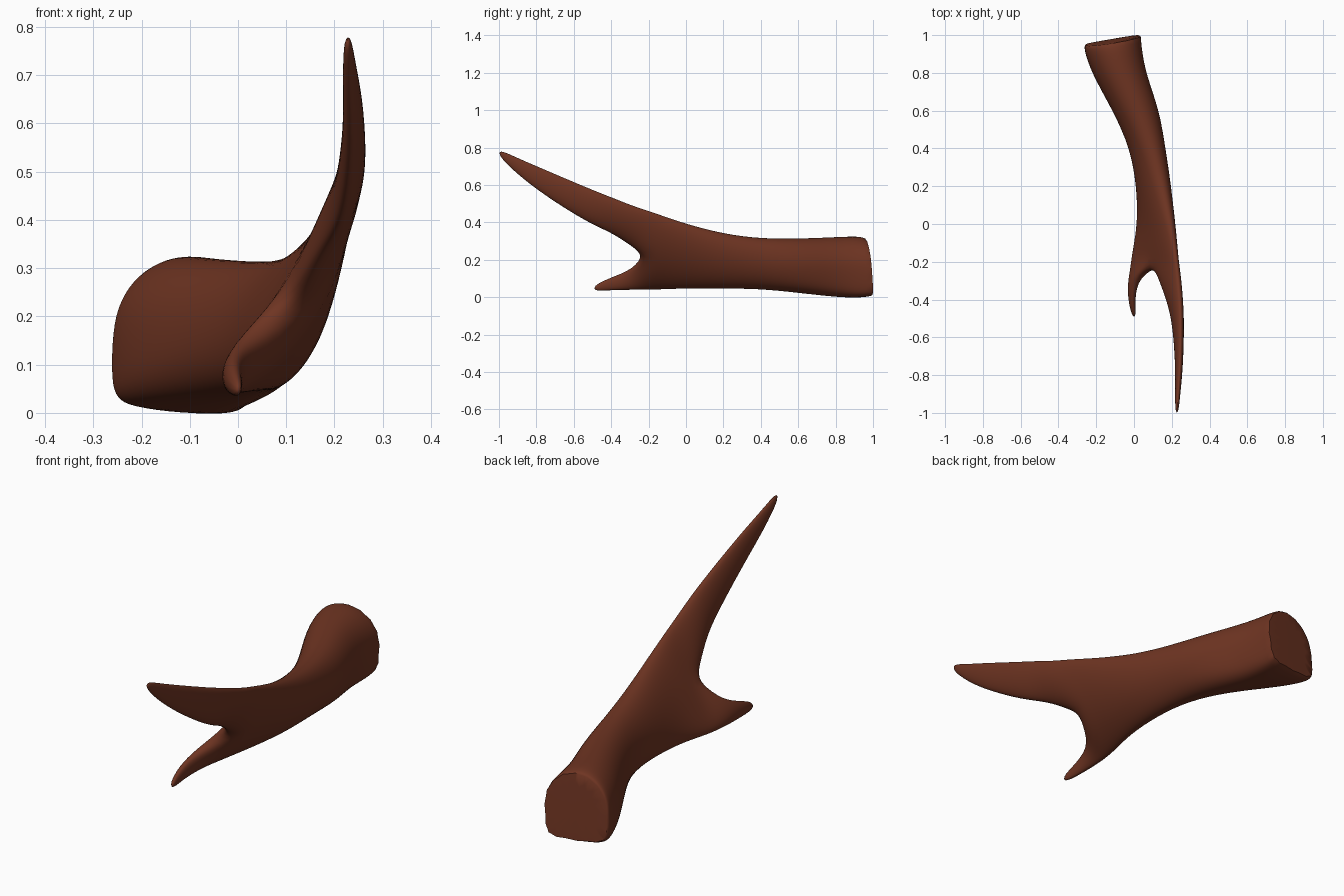
import bpy, bmesh, math
from mathutils import Vector

if "Cube" in bpy.data.objects:
    bpy.data.objects.remove(bpy.data.objects["Cube"])

bm = bmesh.new()


def ring(angles, grow, y, top, bottom, w, bend=0.0, power=1.0):
    """Tilted section at depth y from bottom to top (x, z), half width w.
    bend bows it sideways, power < 1 squares off its lower half."""
    a, b = Vector(top), Vector(bottom)
    c, h = (a + b) / 2, (a - b) / 2 * grow
    n = Vector((h.y, -h.x)).normalized()
    verts = []
    for t in angles:
        u, s = math.cos(t), math.sin(t)
        if u < 0:
            u, s = -abs(u) ** power, math.copysign(abs(s) ** power, s)
        p = c + h * u + n * (w * grow * s + bend * math.sin(t) ** 2)
        verts.append(bm.verts.new((p.x, y, p.y)))
    return verts


def loft(start, sections, angles, grow):
    first = prev = start
    for s in sections:
        cur = ring(angles, grow, *s)
        if prev:
            for i in range(len(cur)):
                j = (i + 1) % len(cur)
                bm.faces.new((prev[i], prev[j], cur[j], cur[i]))
        else:
            first = cur
        prev = cur
    return first, prev


# Beam: flat-bottomed at the butt, thinning into a tilted, bowed web at the fork
N = 16
beam = [
    (0.97, (-0.10, 0.313), (-0.118, 0.012), 0.144, 0, 0.38),
    (0.93, (-0.10, 0.326), (-0.122, 0.001), 0.151, 0, 0.38),
    (0.80, (-0.06, 0.32), (-0.10, 0.006), 0.141, 0, 0.6),
    (0.60, (0.045, 0.31), (-0.018, 0.028), 0.121, 0, 0.85),
    (0.40, (0.115, 0.31), (0.032, 0.048), 0.088),
    (0.20, (0.163, 0.335), (0.047, 0.05), 0.078),
    (0.00, (0.202, 0.39), (0.03, 0.05), 0.06, 0.008),
    (-0.12, (0.218, 0.432), (0.003, 0.045), 0.051, 0.018),
    (-0.20, (0.227, 0.46), (-0.012, 0.043), 0.045, 0.027),
]
butt, fork = loft(None, beam, [2 * math.pi * i / N for i in range(N)], 1.027)
for v in butt:  # slanted cut
    v.co.y += 0.17 * (v.co.x + 0.11) - 0.08 * (v.co.z - 0.16)
cap = bm.faces.new(butt)
crease = bm.edges.layers.float.new("crease_edge")
for e in cap.edges:
    e[crease] = 0.8

# Fork: one saddle point splits the web into two tines
saddle = bm.verts.new((0.10, -0.235, 0.215))
step = math.radians(36)
upper_start = [fork[i % N] for i in range(12, 21)] + [saddle]
lower_start = fork[4:13] + [saddle]
upper = [
    (-0.29, (0.238, 0.49), (0.137, 0.275), 0.037, 0.008),
    (-0.40, (0.246, 0.535), (0.18, 0.347), 0.032, 0.005),
    (-0.52, (0.249, 0.582), (0.216, 0.395), 0.028, 0.003),
    (-0.75, (0.245, 0.68), (0.235, 0.54), 0.02),
    (-0.90, (0.233, 0.744), (0.229, 0.655), 0.014),
    (-1.003, (0.228, 0.792), (0.226, 0.757), 0.008),
]
lower = [
    (-0.285, (0.008, 0.148), (-0.015, 0.04), 0.028, -0.003),
    (-0.40, (-0.012, 0.107), (-0.01, 0.038), 0.019, -0.004),
    (-0.495, (0.003, 0.062), (0.0, 0.032), 0.01),
]
for start, secs, base in ((upper_start, upper, 0), (lower_start, lower, math.pi)):
    _, tip = loft(start, secs, [base + (k - 4) * step for k in range(10)], 1.06)
    bm.faces.new(tip)

bmesh.ops.recalc_face_normals(bm, faces=bm.faces)
mesh = bpy.data.meshes.new("forked_antler")
bm.to_mesh(mesh)
bm.free()
antler = bpy.data.objects.new("forked_antler", mesh)
bpy.context.collection.objects.link(antler)

# Reddish brown throughout
mat = bpy.data.materials.new("reddish_brown")
mat.diffuse_color = (0.158, 0.035, 0.016, 1)
mat.use_nodes = True
mat.node_tree.nodes["Principled BSDF"].inputs["Base Color"].default_value = mat.diffuse_color
mesh.materials.append(mat)

# Smooth surface, crisp butt edge
sub = antler.modifiers.new("smooth", "SUBSURF")
sub.levels = sub.render_levels = 2
bpy.context.view_layer.objects.active = antler
antler.select_set(True)
bpy.ops.object.modifier_apply(modifier="smooth")
bpy.ops.object.shade_smooth_by_angle(angle=math.radians(40))
